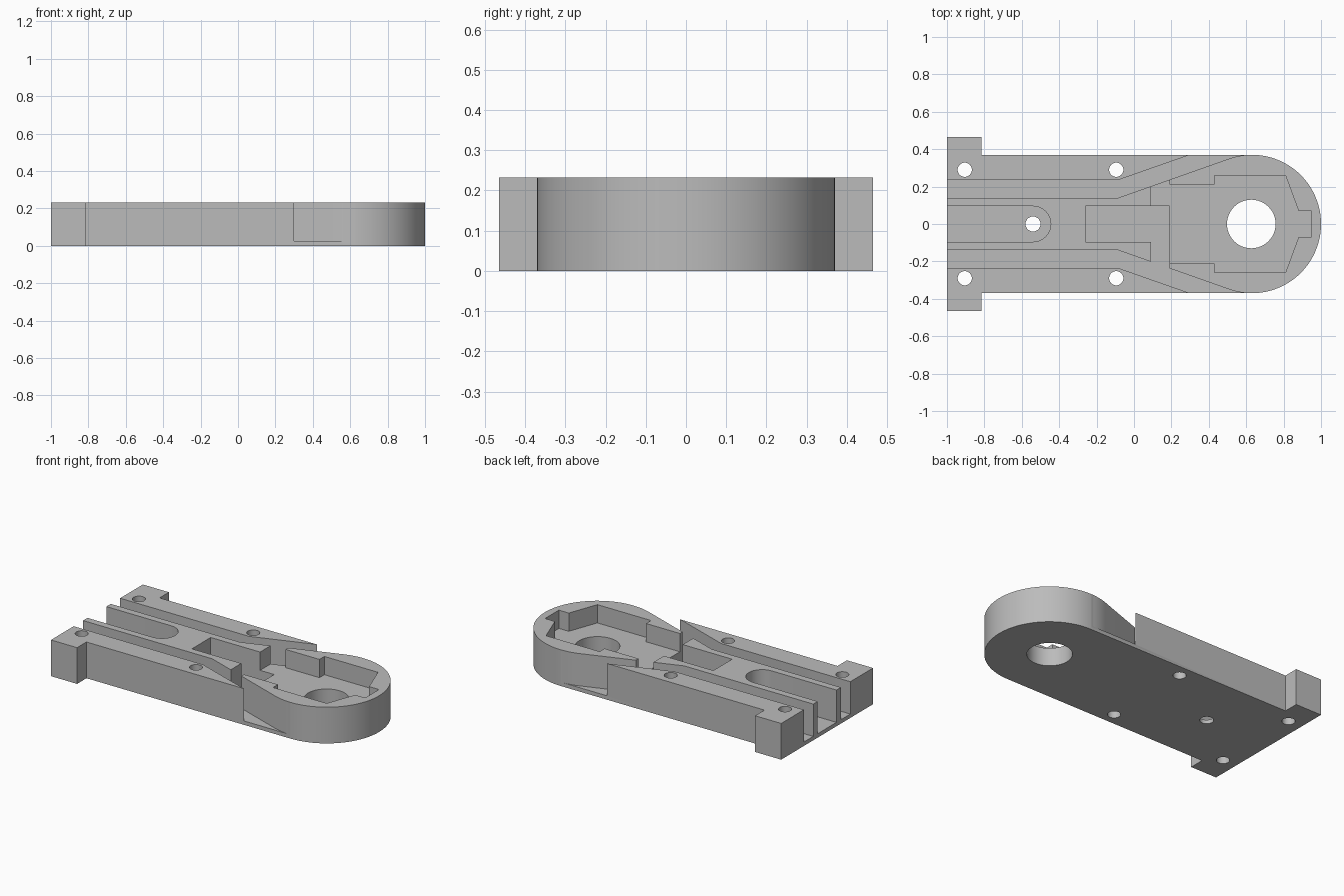
import bpy, bmesh
from math import cos, sin, pi, radians

if "Cube" in bpy.data.objects:
    bpy.data.objects.remove(bpy.data.objects["Cube"], do_unlink=True)

HEIGHT = 0.232
FLOOR = 0.025      # channel floor
LEDGE = 0.115      # floor of the round-end pocket
RADIUS = 0.37
CX = 1 - RADIUS    # centre of the round end
ABOVE = 0.4

grey = bpy.data.materials.new("light_grey")
grey.use_nodes = True
grey.diffuse_color = (0.5, 0.5, 0.5, 1)
grey.node_tree.nodes["Principled BSDF"].inputs["Base Color"].default_value = (0.5, 0.5, 0.5, 1)


def arc(x, y, r, a0, a1, n):
    """Points along an arc, angles in degrees."""
    return [(x + r * cos(radians(a0 + (a1 - a0) * i / n)),
             y + r * sin(radians(a0 + (a1 - a0) * i / n))) for i in range(n + 1)]


def prism(name, outline, z0, z1):
    """Upright solid with the given plan outline."""
    bm = bmesh.new()
    face = bm.faces.new([bm.verts.new((x, y, z0)) for x, y in outline])
    grown = bmesh.ops.extrude_face_region(bm, geom=[face])["geom"]
    bmesh.ops.translate(bm, vec=(0, 0, z1 - z0),
                        verts=[v for v in grown if isinstance(v, bmesh.types.BMVert)])
    bmesh.ops.recalc_face_normals(bm, faces=bm.faces)
    mesh = bpy.data.meshes.new(name)
    bm.to_mesh(mesh)
    bm.free()
    obj = bpy.data.objects.new(name, mesh)
    bpy.context.collection.objects.link(obj)
    return obj


def box(x0, x1, y0, y1):
    return [(x0, y0), (x1, y0), (x1, y1), (x0, y1)]


def mirrored(points):
    """Close a half outline by reflecting it across y = 0."""
    return points + [(x, -y) for x, y in reversed(points)]


# Body outline: end tabs, straight sides and a round end
side = [(-1, 0.465), (-0.815, 0.465), (-0.815, RADIUS)]
nose = arc(CX, 0, RADIUS, 90, -90, 64)
body = prism("housing_half", side + nose + [(x, -y) for x, y in reversed(side)], 0, HEIGHT)
body.data.materials.append(grey)

cutters = []


def cut(name, outline, z0):
    obj = prism(name, outline, z0, ABOVE)
    obj.hide_render = True
    cutters.append(obj)


# Side channels that flare out and leave through the sides
flare = [(-1.1, 0.14), (-0.085, 0.14)] + arc(CX, 0, RADIUS, 110, 91, 8)
flare += [(CX, 0.372), (CX, 0.5), (0.66, 0.5), (-0.085, 0.235), (-1.1, 0.235)]
cut_outer = 0.235 + (0.5 - 0.085 - 0.235) * 0.75
flare[-4:-2] = [(0.3, 0.5), (0.3, cut_outer)]
for s in (1, -1):
    cut("channel_cutter", [(x, s * y) for x, y in flare], FLOOR)

# Central slot with a round end
cut("slot_cutter", [(-1.1, -0.095)] + arc(-0.54, 0, 0.095, -90, 90, 24) + [(-1.1, 0.095)], FLOOR)

# Stepped pocket in the round end
pocket = [(0.19, 0.21), (0.43, 0.21), (0.43, 0.26), (0.81, 0.26), (0.88, 0.07), (0.95, 0.07)]
cut("round_end_pocket_cutter", mirrored(pocket), LEDGE)
cut("ledge_cutter", [(0.09, 0.05), (0.25, 0.05), (0.25, 0.15), (0.19, 0.15),
                     (0.19, 0.25), (0.09, 0.22)], LEDGE)

# Middle pocket, which opens sideways into the front channel
cut("middle_pocket_cutter", [(-0.26, -0.095), (0.09, -0.095), (0.09, -0.22),
                             (0.19, -0.25), (0.19, 0.095), (-0.26, 0.095)], FLOOR)

# Screw holes, slot hole and shaft hole
holes = [(x, y, 0.038) for x in (-0.905, -0.095) for y in (-0.29, 0.29)]
holes += [(-0.54, 0, 0.04), (0.627, 0, 0.13)]
for x, y, r in holes:
    cut("hole_cutter", arc(x, y, r, 0, 352.5, 47), -0.1)

# Carve the body, then drop the cutters
for c in cutters:
    m = body.modifiers.new(c.name, "BOOLEAN")
    m.operation = "DIFFERENCE"
    m.solver = "EXACT"
    m.object = c
bpy.context.view_layer.update()
graph = bpy.context.evaluated_depsgraph_get()
carved = bpy.data.meshes.new_from_object(body.evaluated_get(graph))
body.modifiers.clear()
body.data = carved
carved.materials.clear()
carved.materials.append(grey)
for p in carved.polygons:
    p.material_index = 0
for c in cutters:
    bpy.data.objects.remove(c, do_unlink=True)

# Smooth round walls, sharp edges elsewhere
bpy.ops.object.select_all(action="DESELECT")
body.select_set(True)
bpy.context.view_layer.objects.active = body
bpy.ops.object.shade_smooth_by_angle(angle=pi / 9)
